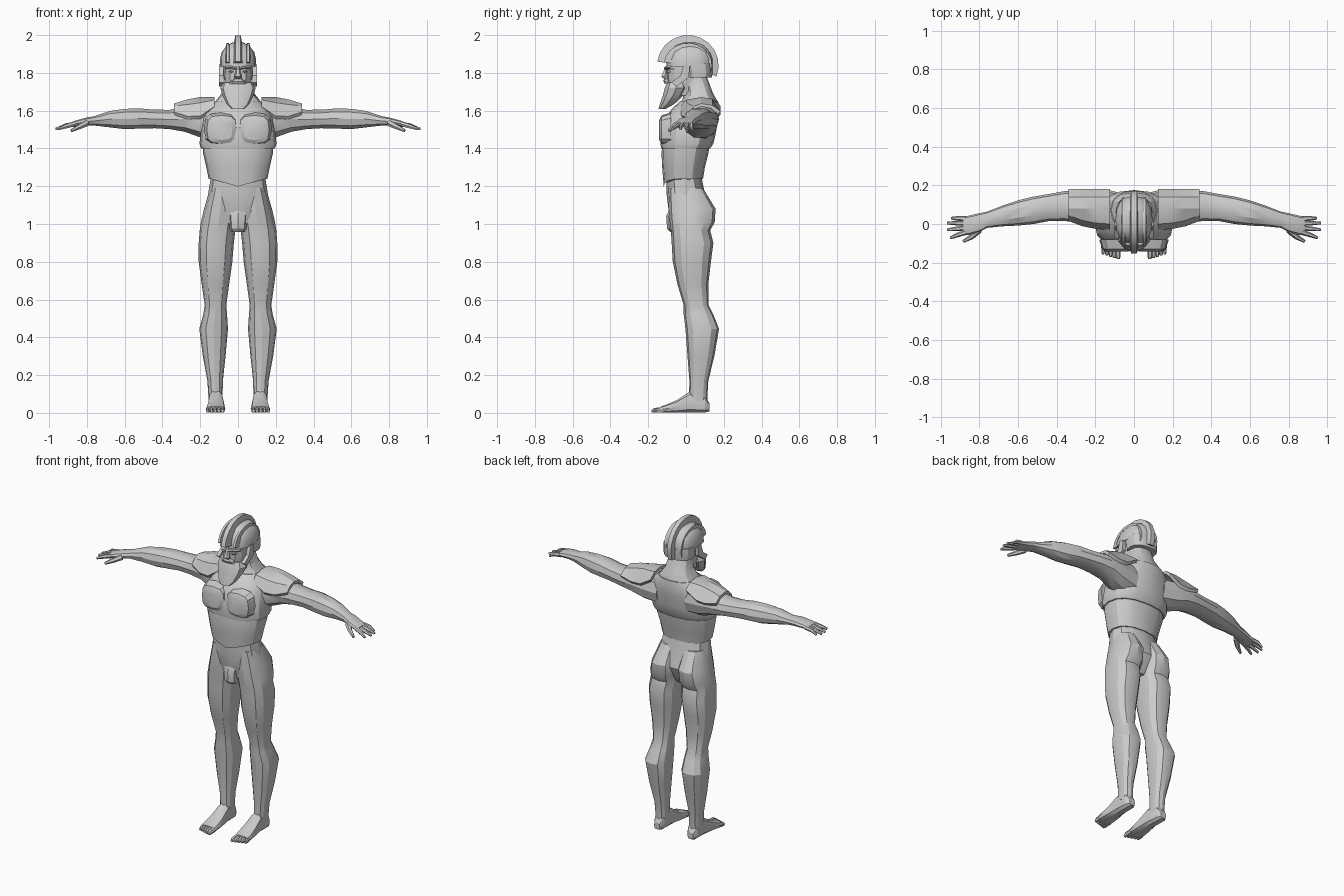
import bpy, bmesh, math
from mathutils import Vector

skin = bpy.data.materials.new("plain_grey")
skin.diffuse_color = (0.6, 0.6, 0.6, 1)


def finish(bm, name, mirror=False, angle=28):
    """Turn a bmesh into a named object, mirrored left to right if asked."""
    bmesh.ops.recalc_face_normals(bm, faces=bm.faces)
    me = bpy.data.meshes.new(name)
    bm.to_mesh(me)
    bm.free()
    me.materials.append(skin)
    ob = bpy.data.objects.new(name, me)
    bpy.context.collection.objects.link(ob)
    if mirror:
        ob.modifiers.new("Mirror", 'MIRROR').use_mirror_merge = False
    bpy.ops.object.select_all(action='DESELECT')
    ob.select_set(True)
    bpy.context.view_layer.objects.active = ob
    bpy.ops.object.shade_smooth_by_angle(angle=math.radians(angle))
    return ob


def skin_rings(bm, rings, closed=True):
    vs = [[bm.verts.new(p) for p in r] for r in rings]
    n = len(vs[0])
    for a, b in zip(vs, vs[1:]):
        for i in range(n):
            j = (i + 1) % n
            bm.faces.new((a[i], a[j], b[j], b[i]))
    bm.faces.new(vs[0])
    bm.faces.new(vs[-1])


def loft(name, axis, sections, n=12, power=2.4, mirror=False, shift=None):
    """Rounded rings along an axis; section = (t, u0, u1, v0, v1)."""
    rings = []
    for t, u0, u1, v0, v1 in sections:
        ring = []
        for i in range(n):
            a = 2 * math.pi * i / n
            c, s = math.cos(a), math.sin(a)
            u = (u0 + u1) / 2 + (u1 - u0) / 2 * math.copysign(abs(c) ** (2 / power), c)
            v = (v0 + v1) / 2 + (v1 - v0) / 2 * math.copysign(abs(s) ** (2 / power), s)
            p = {'x': (t, u, v), 'y': (u, t, v), 'z': (u, v, t)}[axis]
            ring.append(shift(*p) if shift else p)
        rings.append(ring)
    bm = bmesh.new()
    skin_rings(bm, rings)
    return finish(bm, name, mirror)


def body(name, rows, **kw):
    """Symmetric loft up the z axis; row = (z, half width, front, back)."""
    return loft(name, 'z', [(z, -w, w, f, b) for z, w, f, b in rows], **kw)


def tube(name, pts, radii, sides=6):
    """Tapered mirrored tube through points, for fingers."""
    pts = [Vector(p) for p in pts]
    d = (pts[-1] - pts[0]).normalized()
    u = d.cross(Vector((0, 0, 1))).normalized()
    w = d.cross(u)
    bm = bmesh.new()
    skin_rings(bm, [[p + r * (u * math.cos(k * math.tau / sides) + w * math.sin(k * math.tau / sides))
                     for k in range(sides)] for p, r in zip(pts, radii)])
    finish(bm, name, True)


def plate(name, outline, x0, x1, mirror=False):
    """Side-on (y, z) outline given thickness between x0 and x1."""
    bm = bmesh.new()
    skin_rings(bm, [[(x, y, z) for y, z in outline] for x in (x0, x1)])
    finish(bm, name, mirror)


def arch(name, x0, x1, outer, inner, start, end, mirror=False, steps=11):
    """Curved strip over the helmet; outer and inner are (y, z) radii."""
    angles = [math.radians(start + (end - start) * i / steps) for i in range(steps + 1)]
    bm = bmesh.new()
    rings = []
    for a in angles:
        o = (0.01 + outer[0] * math.cos(a), 1.84 + outer[1] * math.sin(a))
        q = (0.01 + inner[0] * math.cos(a), 1.84 + inner[1] * math.sin(a))
        m = (x1 - x0) * 0.2
        rings.append([(x0, *q), (x0 + m, *o), (x1 - m, *o), (x1, *q)])
    skin_rings(bm, rings)
    finish(bm, name, mirror)


# Trunk: hips, armour skirt line, chest and neck
body("abdomen", [(.96, .035, -.06, .07), (1.0, .08, -.08, .10), (1.07, .165, -.092, .125),
                 (1.16, .158, -.103, .10), (1.26, .142, -.105, .08)])


def v_hem(x, y, z):
    return (x, y, z - (.04 * max(0, 1 - abs(x) / .14) if z < 1.25 and y < 0 else 0))


body("lower_cuirass", [(1.238, .155, -.118, .09), (1.30, .168, -.126, .10),
                       (1.38, .186, -.13, .12), (1.44, .188, -.12, .125)], n=16, shift=v_hem)
body("chest", [(1.40, .195, -.132, .128), (1.425, .204, -.135, .145), (1.48, .198, -.134, .158),
               (1.56, .19, -.115, .17), (1.615, .165, -.07, .175), (1.65, .12, -.03, .17)], n=16)
body("neck", [(1.60, .15, -.05, .17), (1.655, .115, -.02, .163), (1.70, .08, -.01, .14),
              (1.78, .066, -.02, .11)])
loft("pectoral", 'y', [(-.08, .005, .18, 1.42, 1.59), (-.13, .008, .165, 1.425, 1.575),
                       (-.142, .03, .14, 1.445, 1.55)], power=3.2, mirror=True)
body("groin", [(.958, .034, -.085, -.02), (.975, .045, -.10, .0), (1.04, .05, -.105, .0),
               (1.075, .055, -.09, .0)], n=8)

# Legs with buttocks, knees and calves
loft("leg", 'z', [(1.19, .02, .148, -.09, .09), (1.08, .008, .18, -.092, .157), (1.01, .008, .196, -.086, .152),
                  (.965, .014, .203, -.08, .128), (.90, .022, .208, -.076, .145), (.80, .03, .208, -.07, .132),
                  (.68, .047, .192, -.045, .118), (.57, .062, .176, -.012, .12), (.52, .058, .184, -.012, .145),
                  (.445, .053, .205, -.003, .175), (.30, .066, .186, .008, .15), (.17, .08, .162, .018, .118),
                  (.06, .082, .155, .015, .112)], power=2.3, mirror=True)
loft("foot", 'y', [(.125, .098, .138, .008, .05), (.10, .082, .154, 0, .09), (.02, .078, .155, 0, .115),
                   (-.05, .07, .164, 0, .068), (-.11, .067, .171, 0, .042), (-.135, .07, .168, .002, .034)],
     n=10, power=2.8, mirror=True)
for i in range(5):
    x, tip, r = .082 + .0195 * i, -.182 + .006 * i, .013 - .001 * i
    loft(f"toe_{i + 1}", 'y', [(-.12, x - r, x + r, .002, .032), (tip + .015, x - r, x + r, 0, .028),
                             (tip, x - r * .6, x + r * .6, .002, .018)], n=6, mirror=True)

# Arms from shoulder to palm
loft("arm", 'x', [(.10, -.06, .16, 1.44, 1.63), (.20, -.01, .17, 1.455, 1.635), (.28, .01, .175, 1.485, 1.625),
                  (.36, .015, .17, 1.50, 1.607), (.44, .015, .155, 1.505, 1.607), (.52, .0, .142, 1.503, 1.614),
                  (.60, -.008, .122, 1.50, 1.612), (.68, -.012, .095, 1.51, 1.60), (.76, -.02, .064, 1.52, 1.572),
                  (.80, -.042, .056, 1.52, 1.565), (.86, -.058, .042, 1.515, 1.548),
                  (.885, -.055, .038, 1.512, 1.538)], n=10, mirror=True)
for i, (y0, y1, tip) in enumerate([(.028, .03, .945), (.004, .005, .966), (-.02, -.03, .966), (-.043, -.072, .95)]):
    tube(f"finger_{i + 1}", [(.87, y0, 1.528), (.915, (y0 + y1) / 2, 1.522 - .002 * i), (tip, y1, 1.503)],
         (.014, .012, .007))
tube("thumb", [(.80, -.03, 1.535), (.84, -.066, 1.515), (.882, -.09, 1.494)], (.018, .014, .008))

# Shoulder plates arched over the upper arm; rows = (x, top, drop to the edge)
bm = bmesh.new()
rings = []
for x, top, drop, front in [(.125, 1.672, .05, -.03), (.20, 1.672, .10, -.025), (.265, 1.66, .09, -.012),
                            (.338, 1.638, .045, .015)]:
    arc = [(front, top - drop), (front + .03, top - drop * .3), (.08, top), (.14, top - .01), (.182, top - drop * .9)]
    rings.append([(x, y, z) for y, z in arc] +
                 [(x, y + (.08 - y) * .12, z - .016) for y, z in reversed(arc)])
skin_rings(bm, rings)
finish(bm, "shoulder_plate", True)

# Face and beard
body("face", [(1.68, .06, -.09, .06), (1.74, .07, -.10, .08), (1.79, .076, -.104, .09), (1.86, .078, -.098, .09)])
body("beard", [(1.61, .034, -.146, -.105), (1.635, .06, -.14, -.06), (1.68, .082, -.125, -.012),
               (1.72, .094, -.115, .01), (1.75, .08, -.102, .0)], n=10)
body("nose", [(1.768, .018, -.118, -.09), (1.78, .02, -.134, -.09), (1.81, .012, -.12, -.09),
              (1.835, .011, -.11, -.09)], n=6)
body("moustache", [(1.742, .045, -.112, -.08), (1.755, .04, -.12, -.08), (1.77, .015, -.116, -.08)], n=8)
loft("brow", 'x', [(.008, -.118, -.09, 1.815, 1.83), (.04, -.115, -.08, 1.822, 1.838),
                   (.07, -.085, -.05, 1.82, 1.836)], n=6, mirror=True)
loft("eye", 'x', [(.02, -.107, -.09, 1.8, 1.812), (.035, -.108, -.09, 1.798, 1.815),
                  (.05, -.098, -.08, 1.802, 1.81)], n=6, mirror=True)

# Helmet: dome, neck guard, cheek guards, ridges and crest
body("helmet_dome", [(1.835, .096, -.104, .142), (1.87, .096, -.104, .145), (1.91, .086, -.088, .13),
                     (1.945, .06, -.058, .098), (1.96, .03, -.02, .06)], n=16)
body("helmet_neck_guard", [(1.775, .09, .0, .138), (1.80, .094, .0, .142), (1.85, .095, -.02, .142)], n=14)
plate("cheek_guard", [(.02, 1.84), (.015, 1.775), (-.05, 1.728), (-.078, 1.75), (-.03, 1.785), (-.01, 1.845)],
      .078, .1, True)
arch("helmet_ridge", .042, .066, (.128, .118), (.09, .085), 172, -20, True)
arch("crest", -.024, .024, (.163, .16), (.105, .10), 173, -22)
